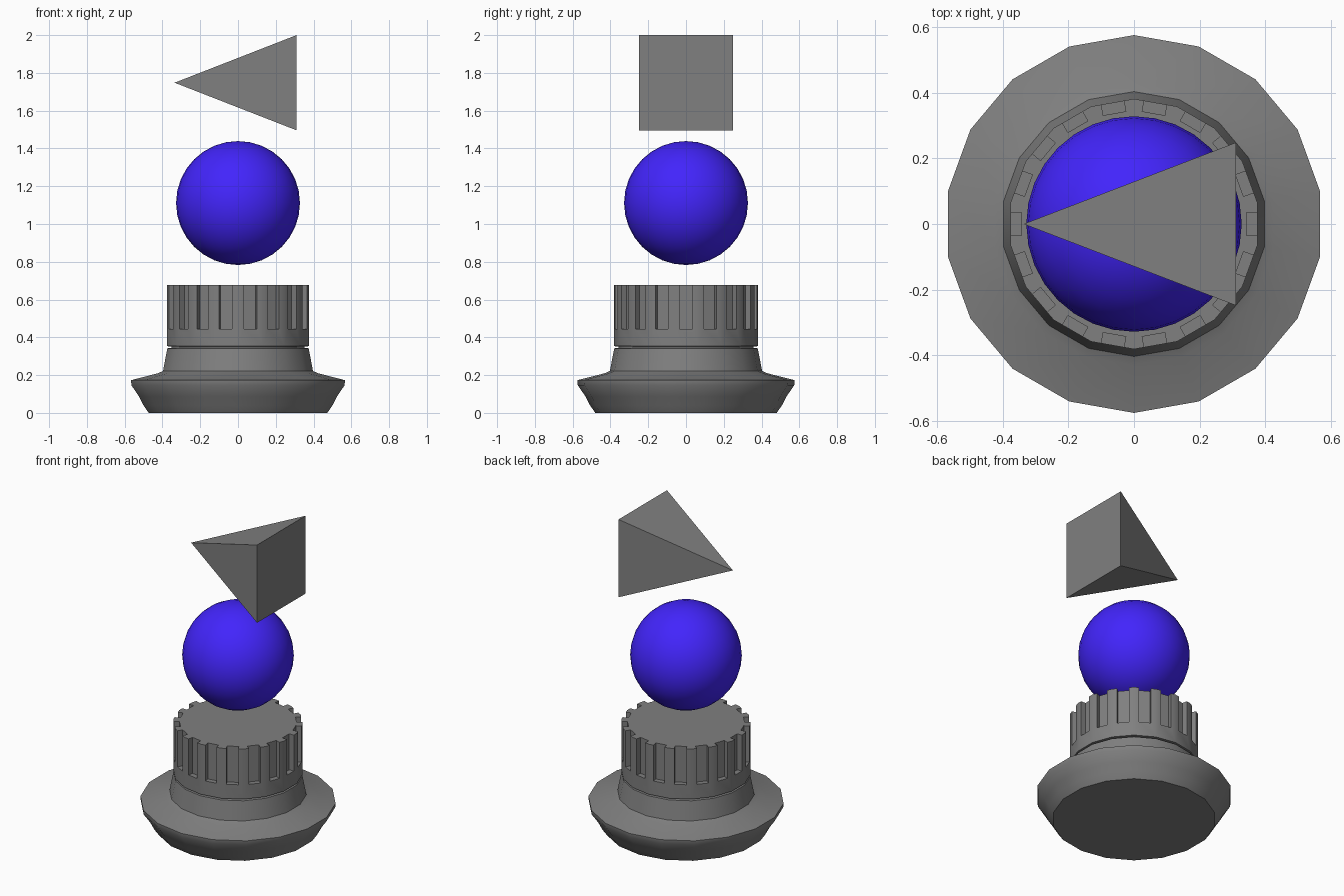
import bpy, bmesh, math
from mathutils import Matrix

if "Cube" in bpy.data.objects:
    bpy.data.objects.remove(bpy.data.objects["Cube"])

SIDES = 18
STEP = 2 * math.pi / SIDES


def make_material(name, color):
    mat = bpy.data.materials.new(name)
    mat.diffuse_color = (*color, 1)
    mat.use_nodes = True
    mat.node_tree.nodes["Principled BSDF"].inputs["Base Color"].default_value = mat.diffuse_color
    return mat


GREY = make_material("dark_grey", (0.215, 0.215, 0.215))
BLUE = make_material("blue", (0.055, 0.018, 0.97))


def make_object(name, bm, mat):
    bmesh.ops.recalc_face_normals(bm, faces=bm.faces)
    mesh = bpy.data.meshes.new(name)
    bm.to_mesh(mesh)
    bm.free()
    mesh.materials.append(mat)
    obj = bpy.data.objects.new(name, mesh)
    bpy.context.collection.objects.link(obj)
    return obj


def activate(obj):
    bpy.ops.object.select_all(action='DESELECT')
    obj.select_set(True)
    bpy.context.view_layer.objects.active = obj


def smooth(obj, degrees):
    activate(obj)
    bpy.ops.object.shade_smooth_by_angle(angle=math.radians(degrees))


def lathe(name, profile, mat):
    """Revolve (radius, z) points into a capped solid with a corner on +y."""
    bm = bmesh.new()
    rings = [[bm.verts.new((r * math.cos(math.pi / 2 + i * STEP),
                            r * math.sin(math.pi / 2 + i * STEP), z))
              for i in range(SIDES)] for r, z in profile]
    for low, high in zip(rings, rings[1:]):
        for i in range(SIDES):
            j = (i + 1) % SIDES
            bm.faces.new((low[i], low[j], high[j], high[i]))
    bm.faces.new(rings[0])
    bm.faces.new(rings[-1])
    return make_object(name, bm, mat)


# Turned pedestal: flared foot, collar, thin groove and knob
pedestal = lathe("pedestal", [
    (0.48, 0.0), (0.508, 0.04), (0.532, 0.087), (0.573, 0.146),
    (0.575, 0.173), (0.43, 0.21), (0.403, 0.222), (0.38, 0.342),
    (0.358, 0.343), (0.358, 0.352), (0.381, 0.353), (0.381, 0.678)], GREY)

# Grip slots in the middle of each knob face
bm = bmesh.new()
for i in range(SIDES):
    box = (Matrix.Rotation(i * STEP, 4, 'Z')
           @ Matrix.Translation((0.392, 0, 0.595))
           @ Matrix.Diagonal((0.1, 0.07, 0.3, 1)))
    bmesh.ops.create_cube(bm, size=1, matrix=box)
cutter = make_object("slot_cutter", bm, GREY)
cutter.hide_render = True
mod = pedestal.modifiers.new("slots", 'BOOLEAN')
mod.operation = 'DIFFERENCE'
mod.solver = 'EXACT'
mod.object = cutter
activate(pedestal)
bpy.ops.object.modifier_apply(modifier="slots")
bpy.data.objects.remove(cutter)
smooth(pedestal, 35)

# Floating blue ball
bm = bmesh.new()
bmesh.ops.create_uvsphere(bm, u_segments=32, v_segments=16, radius=0.328,
                          matrix=Matrix.Translation((0, 0, 1.111)))
smooth(make_object("ball", bm, BLUE), 60)

# Sideways square pyramid pointing to -x
bm = bmesh.new()
tip = bm.verts.new((-0.336, 0, 1.748))
base = [bm.verts.new((0.31, 0.248 * sy, 1.748 + 0.252 * sz))
        for sy, sz in ((-1, -1), (1, -1), (1, 1), (-1, 1))]
bm.faces.new(base)
for i in range(4):
    bm.faces.new((base[i], tip, base[(i + 1) % 4]))
make_object("pointer_pyramid", bm, GREY)
